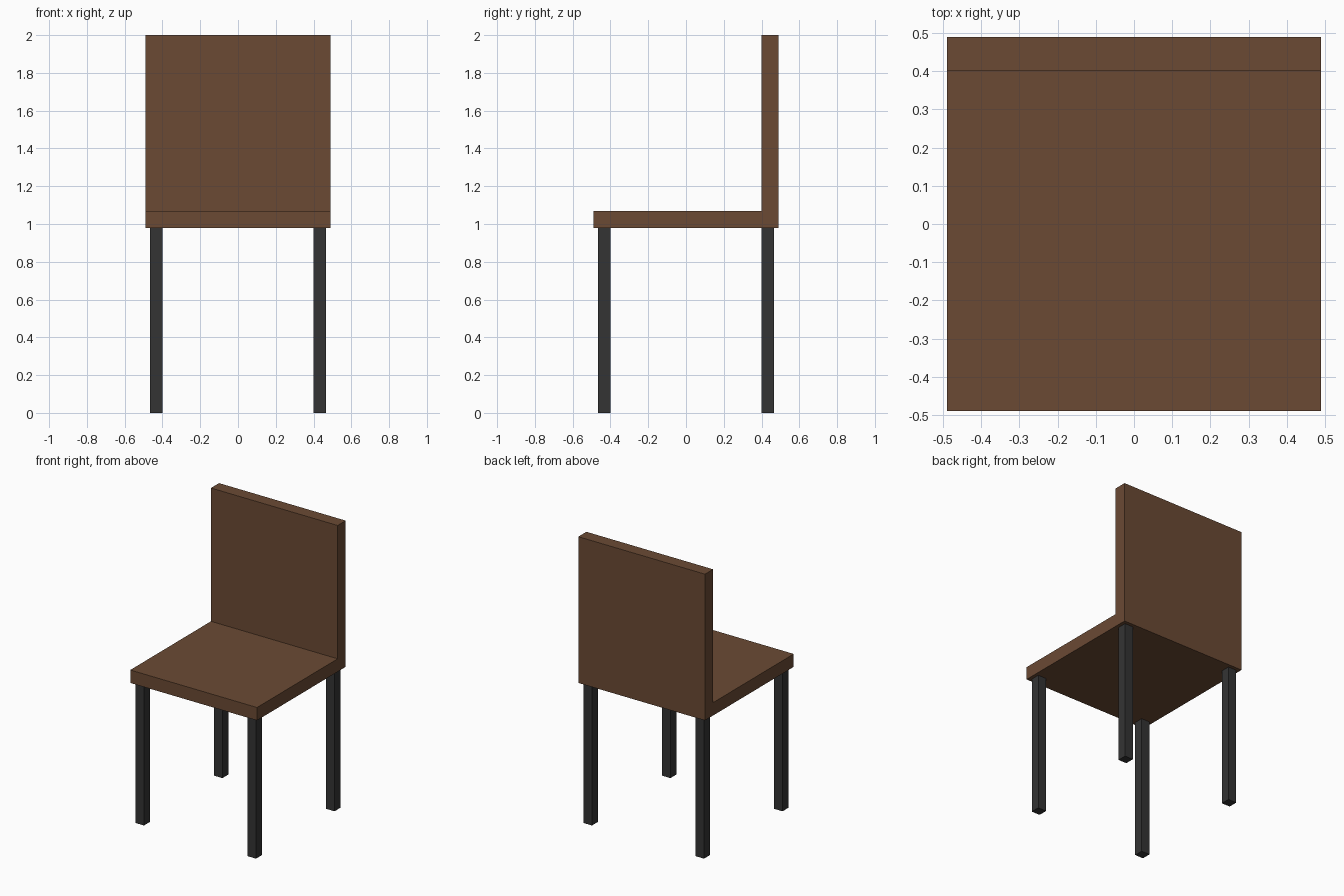
import bpy
import bmesh

if "Cube" in bpy.data.objects:
    bpy.data.objects.remove(bpy.data.objects["Cube"])


def material(name, rgb):
    m = bpy.data.materials.new(name)
    m.diffuse_color = (*rgb, 1.0)
    m.use_nodes = True
    m.node_tree.nodes["Principled BSDF"].inputs["Base Color"].default_value = m.diffuse_color
    return m


def prism(name, profile, x0, x1, mat):
    """Extrude a (y, z) outline along x from x0 to x1."""
    bm = bmesh.new()
    face = bm.faces.new([bm.verts.new((x0, y, z)) for y, z in profile])
    ext = bmesh.ops.extrude_face_region(bm, geom=[face])
    moved = [v for v in ext["geom"] if isinstance(v, bmesh.types.BMVert)]
    bmesh.ops.translate(bm, verts=moved, vec=(x1 - x0, 0, 0))
    bmesh.ops.recalc_face_normals(bm, faces=bm.faces)
    mesh = bpy.data.meshes.new(name)
    bm.to_mesh(mesh)
    bm.free()
    mesh.materials.append(mat)
    obj = bpy.data.objects.new(name, mesh)
    bpy.context.collection.objects.link(obj)
    return obj


brown = material("brown wood", (0.145, 0.068, 0.034))
charcoal = material("charcoal metal", (0.034, 0.034, 0.034))

HALF = 0.489          # half width and depth of the seat
SEAT_Z, SEAT_TOP = 0.98, 1.07
BACK_Y = 0.40         # front of the backrest
LEG_IN, LEG_OUT = 0.40, 0.465

# Seat and backrest: one L-shaped slab
prism("seat_and_backrest",
      [(-HALF, SEAT_Z), (HALF, SEAT_Z), (HALF, 2.0),
       (BACK_Y, 2.0), (BACK_Y, SEAT_TOP), (-HALF, SEAT_TOP)],
      -HALF, HALF, brown)

# Four square legs
for y_name, sy in (("front", -1), ("back", 1)):
    for x_name, sx in (("left", -1), ("right", 1)):
        y0, y1 = sorted((sy * LEG_IN, sy * LEG_OUT))
        x0, x1 = sorted((sx * LEG_IN, sx * LEG_OUT))
        prism(f"{y_name}_{x_name}_leg",
              [(y0, 0), (y1, 0), (y1, SEAT_Z), (y0, SEAT_Z)],
              x0, x1, charcoal)
